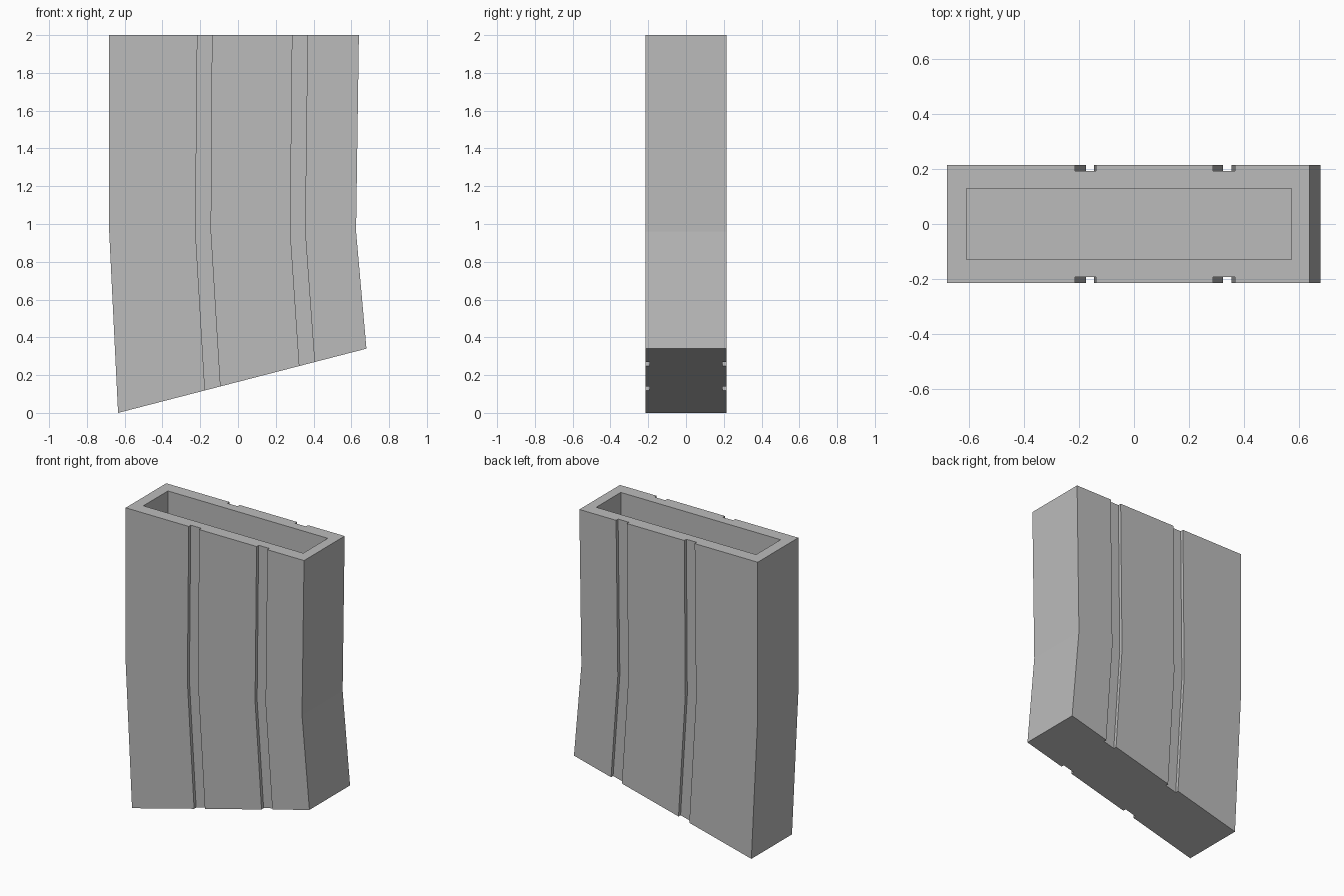
import bpy
import bmesh

default_cube = bpy.data.objects.get("Cube")
if default_cube:
    bpy.data.objects.remove(default_cube, do_unlink=True)

HALF_DEPTH, GROOVE_Y = 0.215, 0.193

grey = bpy.data.materials.new("plain_grey")
grey.use_nodes = True
colour = (0.5, 0.5, 0.5, 1)
grey.diffuse_color = colour
grey.node_tree.nodes["Principled BSDF"].inputs["Base Color"].default_value = colour


def make_object(name, bm):
    bmesh.ops.recalc_face_normals(bm, faces=bm.faces)
    mesh = bpy.data.meshes.new(name)
    bm.to_mesh(mesh)
    bm.free()
    mesh.materials.append(grey)
    obj = bpy.data.objects.new(name, mesh)
    bpy.context.collection.objects.link(obj)
    return obj


def section(xs):
    """Outline of a level: two grooves on the front, mirrored to the back."""
    left, a, b, c, d, right = xs
    o, g = HALF_DEPTH, GROOVE_Y
    front = [(left, -o)]
    for start, end in ((a, b), (c, d)):
        front += [(start, -o), (start, -g), (end, -g), (end, -o)]
    front.append((right, -o))
    return front + [(x, -y) for x, y in reversed(front)]


# Levels of the bent body: side and groove edges, then the height rule
levels = [
    ((-0.635, -0.175, -0.095, 0.325, 0.405, 0.68), lambda x: 0.2586 * (x + 0.635)),
    ((-0.682, -0.225, -0.145, 0.277, 0.355, 0.625), lambda x: 0.96),
    ((-0.682, -0.215, -0.138, 0.288, 0.368, 0.64), lambda x: 2.0),
]

# Body lofted through the levels
bm = bmesh.new()
rings = [[bm.verts.new((x, y, height(x))) for x, y in section(xs)]
         for xs, height in levels]
for low, high in zip(rings, rings[1:]):
    for i in range(len(low)):
        j = (i + 1) % len(low)
        bm.faces.new((low[i], low[j], high[j], high[i]))
bm.faces.new(rings[0])
bm.faces.new(rings[-1])
body = make_object("curved_case", bm)

# Rectangular cavity in the top
bm = bmesh.new()
bmesh.ops.create_cube(bm, size=1)
bmesh.ops.scale(bm, verts=bm.verts, vec=(1.185, 0.26, 0.8))
bmesh.ops.translate(bm, verts=bm.verts, vec=(-0.018, 0, 2.0))
cutter = make_object("cavity_cutter", bm)
cutter.hide_render = True

cut = body.modifiers.new("cavity", "BOOLEAN")
cut.operation = "DIFFERENCE"
cut.solver = "EXACT"
cut.object = cutter
bpy.context.view_layer.objects.active = body
bpy.ops.object.modifier_apply(modifier=cut.name)
bpy.data.objects.remove(cutter, do_unlink=True)
